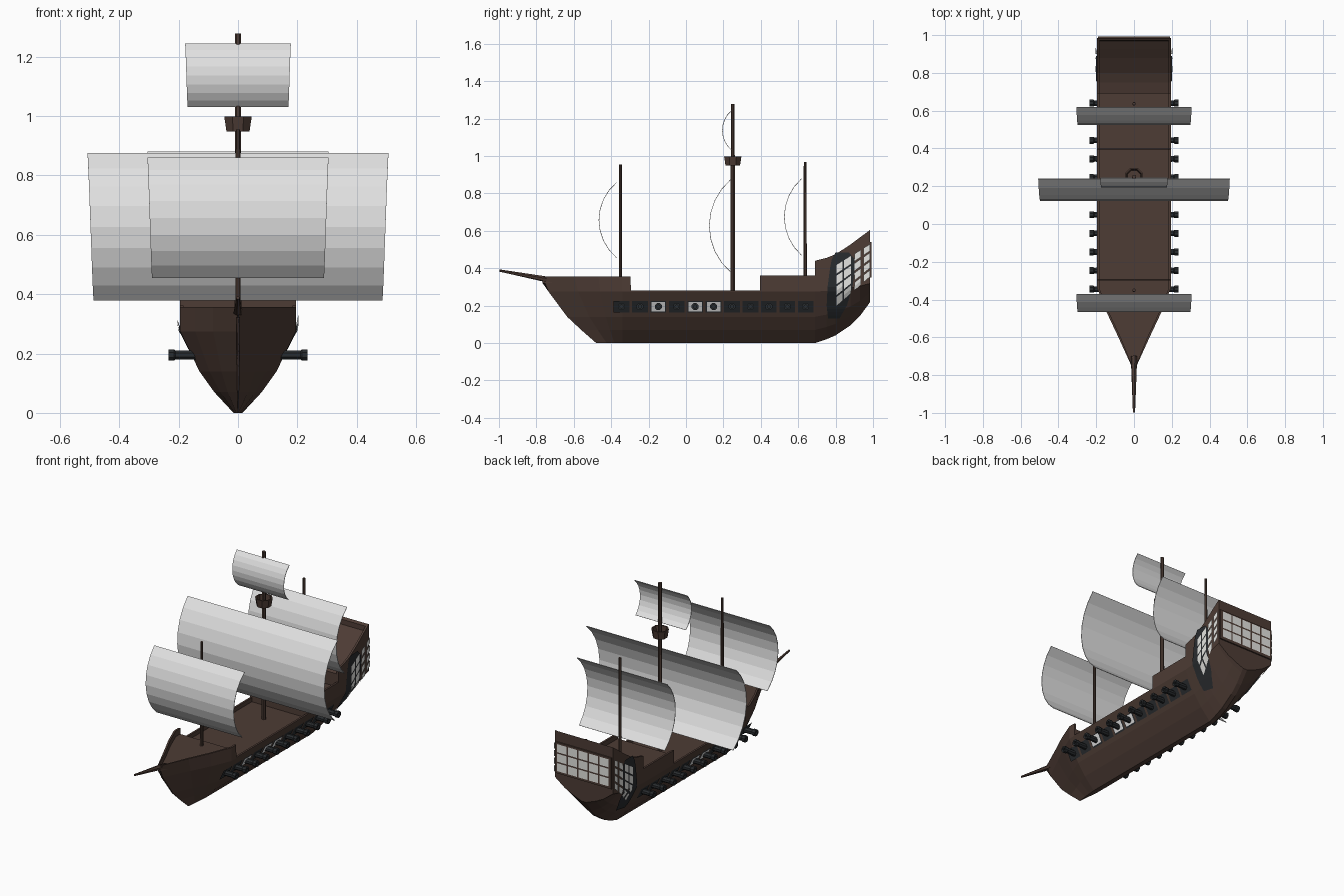
import bpy, bmesh, math
from mathutils import Vector

if "Cube" in bpy.data.objects:
    bpy.data.objects.remove(bpy.data.objects["Cube"])

def material(name, rgb):
    m = bpy.data.materials.new(name)
    m.diffuse_color = (*rgb, 1)
    m.use_nodes = True
    m.node_tree.nodes["Principled BSDF"].inputs["Base Color"].default_value = m.diffuse_color
    return m

WOOD = material("dark_wood", (0.075, 0.045, 0.035))
IRON = material("dark_slate", (0.022, 0.025, 0.028))
SAIL = material("sail_cloth", (0.75, 0.75, 0.75))
GLASS = material("pale_glass", (0.78, 0.78, 0.75))
WHITE = material("white_port", (1, 1, 1))

def make(name, verts, faces, mat, recalc=True):
    me = bpy.data.meshes.new(name)
    me.from_pydata([tuple(v) for v in verts], [], faces)
    if recalc:
        bm = bmesh.new()
        bm.from_mesh(me)
        bmesh.ops.recalc_face_normals(bm, faces=bm.faces)
        bm.to_mesh(me)
        bm.free()
    ob = bpy.data.objects.new(name, me)
    me.materials.append(mat)
    bpy.context.collection.objects.link(ob)
    return ob

def lathe(name, start, axis, profile, mat, sides=8):
    """Round part: profile is (distance along axis, radius)."""
    axis = Vector(axis).normalized()
    u = axis.orthogonal().normalized()
    w = axis.cross(u)
    vs, fs = [], []
    for d, r in profile:
        for i in range(sides):
            a = 2 * math.pi * (i + 0.5) / sides
            vs.append(Vector(start) + axis * d + (u * math.cos(a) + w * math.sin(a)) * r)
    for j in range(len(profile) - 1):
        for i in range(sides):
            k = (i + 1) % sides
            fs.append((j*sides + i, j*sides + k, (j+1)*sides + k, (j+1)*sides + i))
    n = len(vs)
    fs += [tuple(range(sides)), tuple(range(n - sides, n))]
    return make(name, vs, fs, mat)

def interp(table, t):
    if t <= table[0][0]:
        return table[0][1]
    for (a, p), (b, q) in zip(table, table[1:]):
        if t <= b:
            return p + (q - p) * (t - a) / (b - a)
    return table[-1][1]

# ---- hull shape ----
LEVEL_Z = [0, 0.07, 0.14, 0.275]
LEVEL_W = [0.015, 0.08, 0.13, 0.195, 0.195]
STEM_Y = [-0.48, -0.56, -0.635, -0.735, -0.768]
KEEL = [(0.69, 0), (0.78, 0.03), (0.86, 0.075), (0.93, 0.145), (0.985, 0.22)]
BODY_Y = -0.34

def levels(y):
    k = interp(KEEL, y)
    return [k + z * (0.275 - 0.8 * k) / 0.275 for z in LEVEL_Z]

def hull_x(y, z):
    return interp(list(zip(levels(y), LEVEL_W)), z)

def section(ys, zs, ws, depth):
    half = list(zip(ws, ys, zs))
    inner, y, top = max(ws[-1] - 0.012, 0.002), ys[-1], zs[-1]
    half += [(inner, y, top), (inner, y, top - depth)]
    return half + [(-x, y, z) for x, y, z in reversed(half)]

sections = []
for f, g in ((0, 0.03), (0.4, 0.43), (0.7, 0.74), (1, 1)):
    ys = [s + (BODY_Y - s) * f for s in STEM_Y]
    sections.append(section(ys, LEVEL_Z + [0.357], [w * g for w in LEVEL_W], 0.035))
for y, top, depth in ((-0.296, 0.357, 0.035), (-0.295, 0.28, 0.025), (0.395, 0.28, 0.025),
                      (0.396, 0.362, 0.03), (0.69, 0.362, 0.03), (0.691, 0.44, 0.03),
                      (0.75, 0.455, 0.03), (0.8, 0.475, 0.03), (0.88, 0.527, 0.03),
                      (0.93, 0.565, 0.03), (0.97, 0.594, 0.03), (0.971, 0.595, 0.001),
                      (0.985, 0.605, 0.001)):
    sections.append(section([y] * 5, levels(y) + [top], LEVEL_W, depth))
n = len(sections[0])
faces = [(j*n + i, j*n + (i+1) % n, (j+1)*n + (i+1) % n, (j+1)*n + i)
         for j in range(len(sections) - 1) for i in range(n)]
last = (len(sections) - 1) * n
faces += [tuple(range(n)), tuple(range(last, last + n))]
make("hull", [v for s in sections for v in s], faces, WOOD)

# bowsprit
lathe("bowsprit", (0, -0.70, 0.332), (0, -0.298, 0.056), [(0, 0.017), (0.07, 0.015), (0.303, 0.006)], WOOD, 6)

# ---- thin plates that follow the hull side ----
def side_plate(name, s, rows, off, mat, steps=4):
    """rows: (y0, z0, y1, z1) for each horizontal edge, bottom to top."""
    vs = []
    for a, b in zip(rows, rows[1:]):
        for i in range(steps + 1):
            y0, z0, y1, z1 = [p + (q - p) * i / steps for p, q in zip(a, b)]
            vs += [(s * (hull_x(y0, z0) + off), y0, z0), (s * (hull_x(y1, z1) + off), y1, z1)]
    fs = []
    for i in range(len(vs) // 2 - 1):
        if (i + 1) % (steps + 1):
            q = (2*i, 2*i + 1, 2*i + 3, 2*i + 2)
            fs.append(q if s > 0 else q[::-1])
    return make(name, vs, fs, mat, False)

GALLERY = [(0.13, 0.76, 0.82), (0.2, 0.752, 0.86), (0.3, 0.757, 0.89),
           (0.4, 0.77, 0.905), (0.45, 0.78, 0.9), (0.485, 0.8, 0.87)]
for s, side in ((1, "right"), (-1, "left")):
    # stern gallery panel and slanted windows
    side_plate("gallery_panel_" + side, s, [(a, z, b, z) for z, a, b in GALLERY], 0.005, IRON)
    for c, (a, b) in enumerate(((0.805, 0.836), (0.846, 0.882), (0.9, 0.936), (0.948, 0.983))):
        def height(y, t):
            low, high = 0.19 + (y - 0.8) * 0.87, 0.42 + (y - 0.8) * 0.62
            return low + (high - low) * t
        for r in range(4):
            t0, t1 = r / 4 + 0.025, (r + 1) / 4 - 0.025
            side_plate(f"gallery_window_{side}_{c}_{r}", s,
                       [(a, height(a, t0), b, height(b, t0)), (a, height(a, t1), b, height(b, t1))],
                       0.009, GLASS, 2)
    # gun ports and cannons
    for i in range(11):
        y = -0.345 + 0.0985 * i
        side_plate(f"gun_port_{side}_{i}", s,
                   [(y - 0.042, 0.163, y + 0.042, 0.163), (y - 0.042, 0.226, y + 0.042, 0.226)], 0.003, IRON, 1)
        if i in (2, 4, 5):
            side_plate(f"port_opening_{side}_{i}", s,
                       [(y - 0.036, 0.17, y + 0.036, 0.17), (y - 0.036, 0.22, y + 0.036, 0.22)], 0.006, WHITE, 1)
        lathe(f"cannon_{side}_{i}", (s * 0.11, y, 0.195), (s, 0, 0),
              [(0, 0.018), (0.1, 0.016), (0.105, 0.02), (0.125, 0.02), (0.125, 0.009), (0.11, 0.009)], IRON)

# transom windows
for c in range(5):
    for r in range(3):
        x0, z0 = -0.175 + c * 0.0715, 0.365 + r * 0.058
        ob = make(f"transom_window_{c}_{r}", [(x0, 0.996, z0), (x0 + 0.062, 0.996, z0),
                  (x0 + 0.062, 0.996, z0 + 0.049), (x0, 0.996, z0 + 0.049)], [(3, 2, 1, 0)], GLASS, False)
        ob.data.flip_normals()
        if ob.data.polygons[0].normal.y < 0:
            ob.data.flip_normals()
# transom frame behind the windows
p = [(x, y, z) for y in (0.98, 0.993) for x, z in ((-0.19, 0.35), (0.19, 0.35), (0.19, 0.54), (-0.19, 0.54))]
make("transom_frame", p, [(0, 1, 2, 3), (4, 5, 6, 7), (0, 1, 5, 4), (1, 2, 6, 5), (2, 3, 7, 6), (3, 0, 4, 7)], WOOD)

# ---- masts and lookout ----
for name, y, z0, z1, r in (("fore_mast", -0.35, 0.3, 0.955, 0.009), ("main_mast", 0.25, 0.23, 1.278, 0.012),
                           ("mizzen_mast", 0.637, 0.3, 0.967, 0.009)):
    lathe(name, (0, y, z0), (0, 0, 1), [(0, r + 0.001), (z1 - z0, r - 0.001)], WOOD)
lathe("crows_nest", (0, 0.25, 0.948), (0, 0, 1),
      [(0, 0.042), (0.05, 0.05), (0.05, 0.042), (0.015, 0.037)], WOOD)

# ---- sails: circular-arc sheets bellied toward the bow ----
def sail(name, y, z0, z1, belly, w0, w1, segs=8):
    h = (z1 - z0) / 2
    rad = (h * h + belly * belly) / (2 * belly)
    half = math.asin(h / rad)
    vs = []
    for i in range(segs + 1):
        a = -half + 2 * half * i / segs
        w = w0 + (w1 - w0) * i / segs
        yy, zz = y + (rad - belly) - rad * math.cos(a), (z0 + z1) / 2 + rad * math.sin(a)
        vs += [(-w, yy, zz), (w, yy, zz)]
    ob = make(name, vs, [(2*i, 2*i + 1, 2*i + 3, 2*i + 2) for i in range(segs)], SAIL, False)
    mod = ob.modifiers.new("cloth_thickness", "SOLIDIFY")
    mod.thickness = 0.003

sail("fore_sail", -0.372, 0.455, 0.86, 0.095, 0.29, 0.305)
sail("main_sail", 0.238, 0.378, 0.875, 0.115, 0.487, 0.507)
sail("mizzen_sail", 0.617, 0.468, 0.88, 0.093, 0.29, 0.305)
sail("top_sail", 0.243, 1.03, 1.245, 0.05, 0.17, 0.178)
